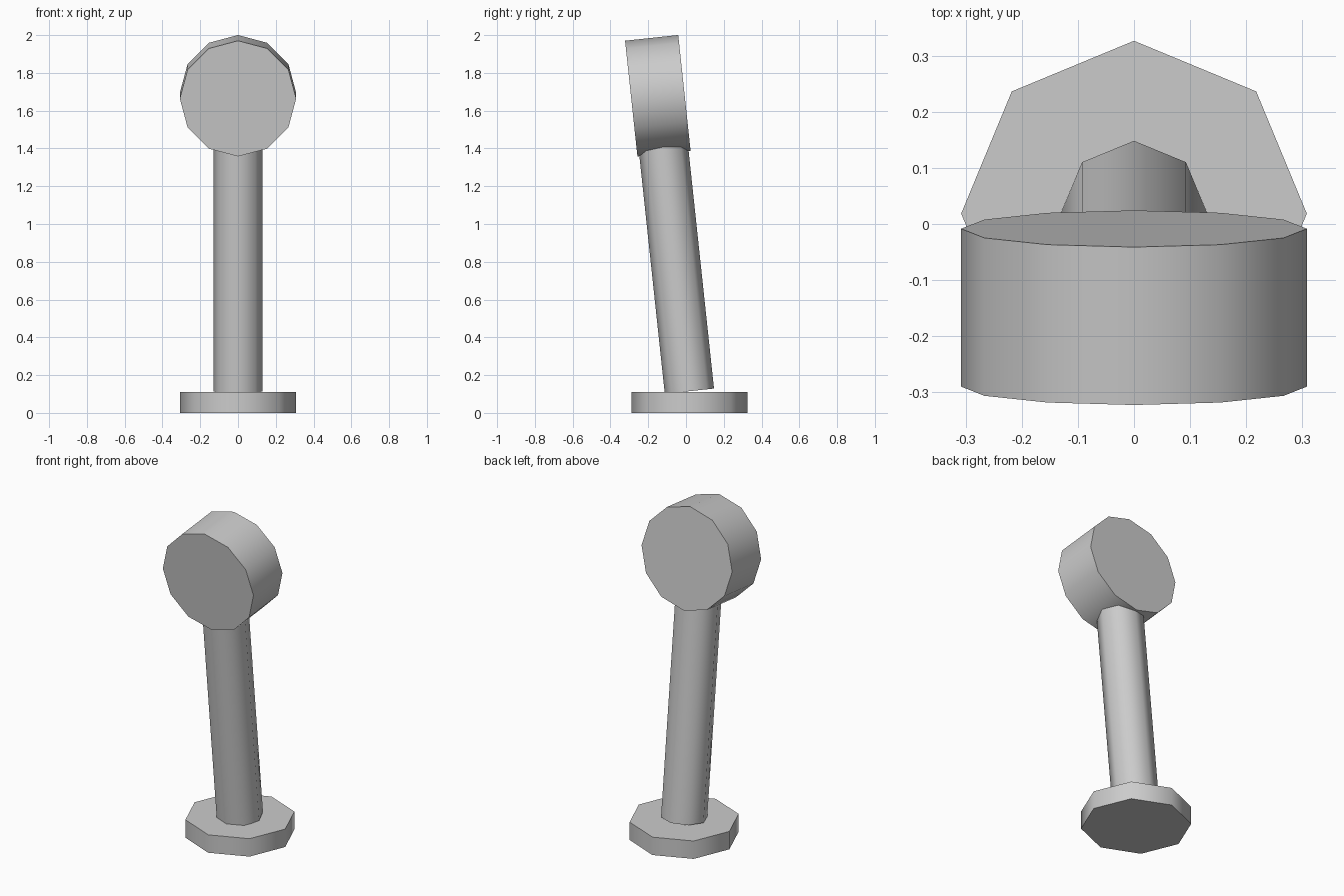
import bpy
from math import radians, sin, cos
from mathutils import Vector

cube = bpy.data.objects.get("Cube")
if cube:
    bpy.data.objects.remove(cube, do_unlink=True)

GREY = (0.6, 0.6, 0.6, 1.0)
grey = bpy.data.materials.new("plain grey")
grey.use_nodes = True
grey.diffuse_color = GREY
grey.node_tree.nodes["Principled BSDF"].inputs["Base Color"].default_value = GREY


def cylinder(name, sides, radius, depth, location, tilt):
    """Low-poly cylinder with smooth sides and crisp caps."""
    bpy.ops.mesh.primitive_cylinder_add(vertices=sides, radius=radius, depth=depth,
                                        location=location, rotation=(tilt, 0, 0))
    part = bpy.context.object
    part.name = name
    part.data.materials.append(grey)
    bpy.ops.object.shade_smooth_by_angle(angle=radians(60))
    return part


LEAN = radians(6.1)
up = Vector((0, -sin(LEAN), cos(LEAN)))    # direction of the leaning post
foot = Vector((0, 0.018, 0.115))           # centre of the post's lower end
HEAD_DISTANCE = 1.573
POST_LENGTH = 1.45

# Flat octagonal base
cylinder("base", 8, 0.308, 0.11, (0, 0.0185, 0.055), 0)

# Leaning post, its front edge sunk into the base
cylinder("post", 8, 0.131, POST_LENGTH, foot + up * POST_LENGTH / 2, LEAN)

# Twelve-sided drum head facing forward, leaning with the post
cylinder("head", 12, 0.308, 0.283, foot + up * HEAD_DISTANCE, LEAN + radians(90))
